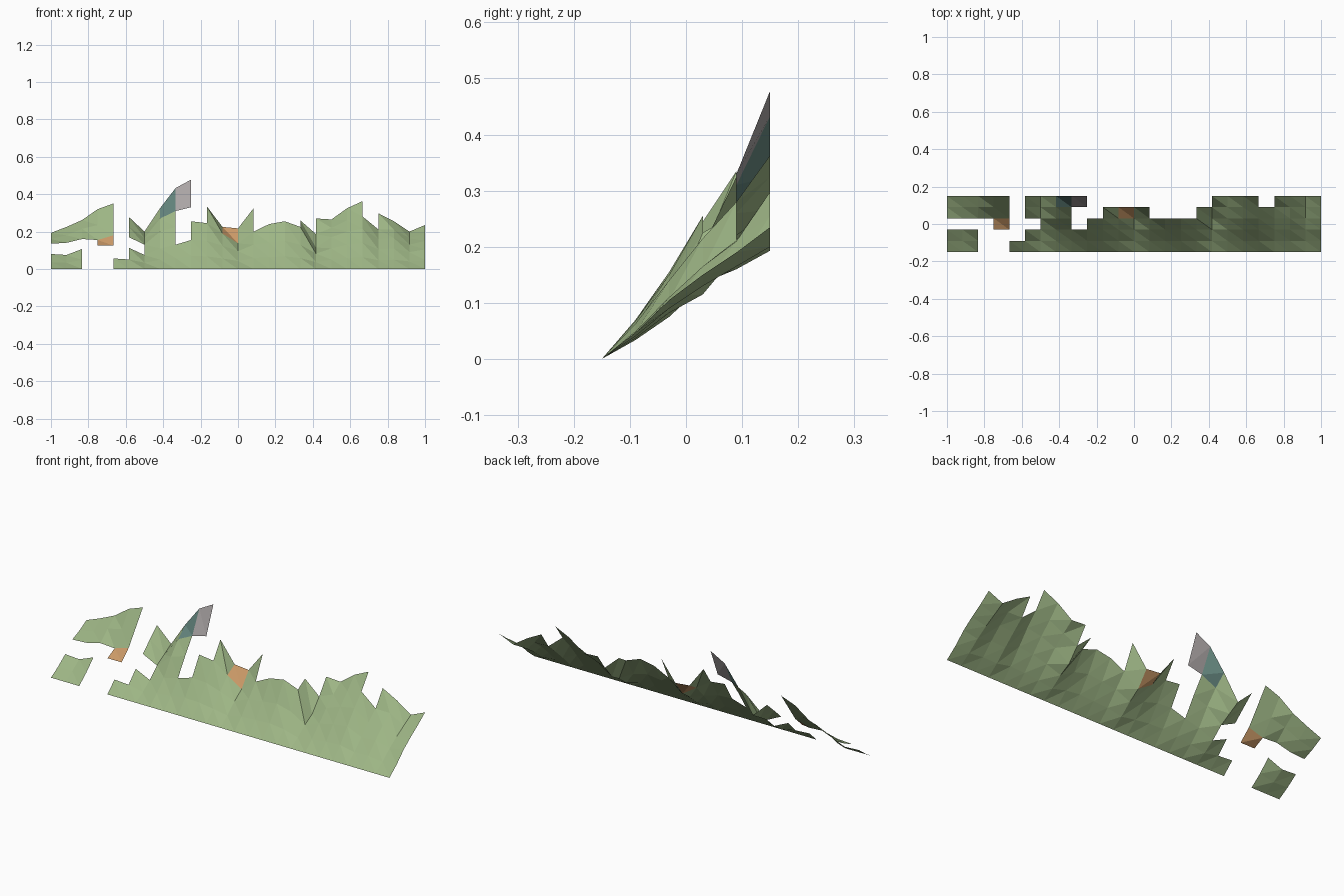
import bpy
import bmesh

cube = bpy.data.objects.get("Cube")
if cube:
    bpy.data.objects.remove(cube, do_unlink=True)

COLUMNS, ROWS = 24, 5
CELL_X, CELL_Y = 2 / COLUMNS, 0.3 / ROWS

# Terrain heights in thousandths, west to east, along the four rear grid lines
LINES = {
    2: [80, 75, 107, 125, 125, 113, 75, 110, 130, 155, 150, 125, 95,
        130, 140, 150, 130, 82, 110, 130, 140, 105, 110, 90, 105],
    3: [135, 140, 160, 155, 180, 170, 130, 200, 225, 255, 245, 190, 137,
        200, 240, 255, 225, 115, 170, 200, 215, 160, 165, 130, 150],
    4: [160, 180, 215, 235, 265, 225, 165, 270, 310, 330, 335, 225, 217,
        325, 0, 0, 260, 187, 220, 260, 280, 212, 210, 165, 190],
    5: [193, 225, 262, 320, 350, 278, 200, 325, 433, 478, 0, 0, 0,
        0, 0, 0, 0, 270, 265, 325, 363, 298, 255, 200, 235],
}

# Rows of ground kept in each column, front (0) to back (4)
KEPT = ["0134", "0134", "34", "34", "0", "0134", "01234", "0123", "01", "012",
        "0123", "012", "0123", "012", "012", "012", "0123",
        "01234", "01234", "01234", "0123", "01234", "01234", "01234"]


def height(i, j):
    if j == 0:
        return 0.0
    if j == 1:
        return 0.45 * LINES[2][i] / 1000
    return LINES[j][i] / 1000


def material(name, colour):
    mat = bpy.data.materials.new(name)
    mat.use_nodes = True
    mat.diffuse_color = (*colour, 1)
    mat.node_tree.nodes["Principled BSDF"].inputs["Base Color"].default_value = (*colour, 1)
    return mat


def terrain(name, cells, mat):
    """Open sheet of triangulated grid cells sharing their corners."""
    bm = bmesh.new()
    corners = {}

    def corner(i, j):
        if (i, j) not in corners:
            corners[i, j] = bm.verts.new(
                (i * CELL_X - 1, j * CELL_Y - 0.15, height(i, j)))
        return corners[i, j]

    for i, j in cells:
        a, b = corner(i, j), corner(i + 1, j)
        c, d = corner(i + 1, j + 1), corner(i, j + 1)
        bm.faces.new((a, b, d))
        bm.faces.new((b, c, d))
    mesh = bpy.data.meshes.new(name)
    bm.to_mesh(mesh)
    bm.free()
    mesh.materials.append(mat)
    obj = bpy.data.objects.new(name, mesh)
    bpy.context.collection.objects.link(obj)
    return obj


# Grassy slope with its missing tiles
grass = [(i, int(j)) for i, rows in enumerate(KEPT) for j in rows]
terrain("grass_slope", grass, material("grass green", (0.34, 0.465, 0.235)))

# Differently surfaced tiles
terrain("clay_tiles", [(3, 2), (11, 3)], material("clay orange", (0.61, 0.33, 0.14)))
terrain("water_tile", [(7, 4)], material("water teal", (0.13, 0.24, 0.21)))
terrain("rock_tile", [(8, 4)], material("rock grey", (0.40, 0.37, 0.37)))
